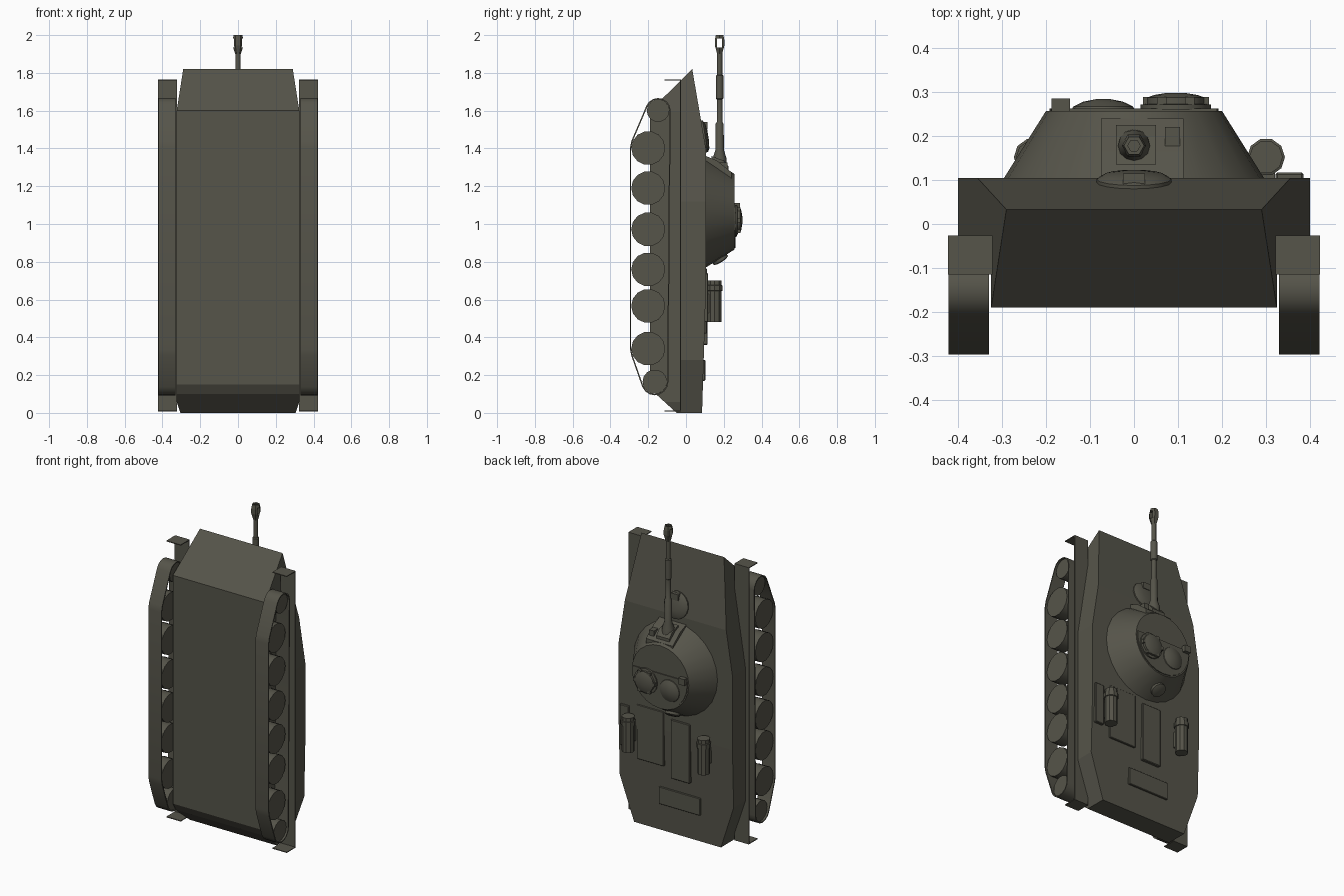
import bpy, bmesh, math
from mathutils import Vector, Matrix
from mathutils.geometry import convex_hull_2d

if "Cube" in bpy.data.objects:
    bpy.data.objects.remove(bpy.data.objects["Cube"])

olive = bpy.data.materials.new("dark olive")
olive.diffuse_color = (0.092, 0.089, 0.068, 1)
olive.use_nodes = True
olive.node_tree.nodes["Principled BSDF"].inputs["Base Color"].default_value = olive.diffuse_color


def finish(bm, name, smooth=False):
    bmesh.ops.remove_doubles(bm, verts=bm.verts, dist=1e-5)
    bmesh.ops.recalc_face_normals(bm, faces=bm.faces)
    me = bpy.data.meshes.new(name)
    bm.to_mesh(me)
    bm.free()
    me.materials.append(olive)
    ob = bpy.data.objects.new(name, me)
    bpy.context.collection.objects.link(ob)
    if smooth:
        bpy.ops.object.select_all(action='DESELECT')
        ob.select_set(True)
        bpy.context.view_layer.objects.active = ob
        bpy.ops.object.shade_smooth_by_angle(angle=math.radians(35))
    return ob


def prism_bm(profile, x0, x1):
    """Extrude a (y, z) outline across x."""
    bm = bmesh.new()
    f = bm.faces.new([bm.verts.new((x0, y, z)) for y, z in profile])
    r = bmesh.ops.extrude_face_region(bm, geom=[f])
    vs = [v for v in r["geom"] if isinstance(v, bmesh.types.BMVert)]
    bmesh.ops.translate(bm, verts=vs, vec=(x1 - x0, 0, 0))
    return bm


def prism(name, profile, x0, x1):
    return finish(prism_bm(profile, x0, x1), name)


def box(name, x0, x1, y0, y1, z0, z1, bevel=0):
    bm = prism_bm([(y0, z0), (y1, z0), (y1, z1), (y0, z1)], x0, x1)
    if bevel:
        bmesh.ops.bevel(bm, geom=bm.edges[:], offset=bevel, segments=1, affect='EDGES')
    return finish(bm, name)


def lathe(name, rings, origin, axis, sides=16, turn=0.0, smooth=True):
    """Rings of (radius, height) stacked along an axis from an origin."""
    bm = bmesh.new()
    rows = []
    for r, h in rings:
        rows.append([bm.verts.new((r * math.cos(turn + 2 * math.pi * i / sides),
                                   r * math.sin(turn + 2 * math.pi * i / sides), h))
                     for i in range(sides)])
    for a, b in zip(rows, rows[1:]):
        for i in range(sides):
            j = (i + 1) % sides
            bm.faces.new((a[i], a[j], b[j], b[i]))
    bm.faces.new(rows[0])
    bm.faces.new(rows[-1])
    rot = Vector(axis).to_track_quat('Z', 'Y').to_matrix().to_4x4()
    bmesh.ops.transform(bm, matrix=Matrix.Translation(origin) @ rot, verts=bm.verts)
    return finish(bm, name, smooth)


def cut(bm, co, no):
    """Trim away everything on the normal side of a plane and cap the hole."""
    r = bmesh.ops.bisect_plane(bm, geom=bm.verts[:] + bm.edges[:] + bm.faces[:],
                               plane_co=co, plane_no=no, clear_outer=True)
    edges = [e for e in r["geom_cut"] if isinstance(e, bmesh.types.BMEdge)]
    if edges:
        bmesh.ops.contextual_create(bm, geom=edges)


# Hull: one side outline, trimmed into a wide upper and a narrow lower part
outline = [(0.033, 1.82), (0.105, 1.40), (0.105, 0.65), (0.085, 0), (-0.05, 0),
           (-0.16, 0.10), (-0.19, 0.15), (-0.19, 1.60)]
for name, half, side in (("upper_hull", 0.40, -1), ("lower_hull", 0.325, 1)):
    bm = prism_bm(outline, -half, half)
    cut(bm, (0, -0.03, 0), (0, side, 0))
    for s in (-1, 1):
        cut(bm, (s * 0.29, 0, 1.82), (s * 0.70, 0, 0.11))
        cut(bm, (s * 0.305, 0, 0), (s * 0.28, 0, -0.095))
    finish(bm, name)

# Running gear on both sides
wheels = [(-0.20, z, 0.09) for z in (0.34, 0.566, 0.76, 0.972, 1.19, 1.402)]
ends = [(-0.148, 1.60, 0.06), (-0.165, 0.165, 0.065)]
outer, inner = [], []
for y, z, r in wheels + ends:
    for i in range(16):
        a = 2 * math.pi * i / 16
        c, s = math.cos(a), math.sin(a)
        outer.append(Vector((y + (r + 0.007) * c, z + (r + 0.007) * s)))
        inner.append(Vector((y + r * c, z + r * s)))
order = convex_hull_2d(outer)

for s, label in ((-1, "left"), (1, "right")):
    for i, (y, z, r) in enumerate(wheels):
        lathe(f"{label}_road_wheel_{i + 1}", [(r, 0), (r, 0.075)],
              (s * 0.335, y, z), (s, 0, 0), 14)
    for part, (y, z, r) in zip(("idler", "sprocket"), ends):
        lathe(f"{label}_{part}", [(r, 0), (r, 0.075)], (s * 0.335, y, z), (s, 0, 0), 14)
    # track belt
    bm = bmesh.new()
    loops = [[bm.verts.new((s * x, p[k].x, p[k].y)) for k in order]
             for x, p in ((0.33, outer), (0.422, outer), (0.422, inner), (0.33, inner))]
    n = len(order)
    for a, b in zip(loops, loops[1:] + loops[:1]):
        for i in range(n):
            j = (i + 1) % n
            bm.faces.new((a[i], a[j], b[j], b[i]))
    finish(bm, f"{label}_track", True)
    # fender with flaps at both ends
    xa, xb = sorted((s * 0.322, s * 0.423))
    prism(f"{label}_fender", [(-0.115, 0.008), (-0.026, 0.008), (-0.026, 1.765),
                              (-0.115, 1.765), (-0.115, 1.76), (-0.031, 1.76),
                              (-0.031, 0.013), (-0.115, 0.013)], xa, xb)

# Turret
UP = (0, 1, 0)
lathe("turret", [(0.297, 0), (0.20, 0.155)], (0, 0.102, 1.065), UP, 24)
bm = bmesh.new()
bmesh.ops.create_circle(bm, cap_ends=True, segments=24, radius=0.192)
bmesh.ops.transform(bm, verts=bm.verts, matrix=Matrix.Translation((0, 0.255, 1.065))
                    @ Matrix.Rotation(math.radians(-90), 4, 'X'))
r = bmesh.ops.extrude_face_region(bm, geom=bm.faces[:])
bmesh.ops.translate(bm, vec=(0, 0.008, 0),
                    verts=[v for v in r["geom"] if isinstance(v, bmesh.types.BMVert)])
cut(bm, (0, 0, 1.09), (0, 0, 1))
finish(bm, "turret_roof_plate")

# Roof details
lathe("commander_cupola", [(0.080, 0), (0.080, 0.012), (0.066, 0.014), (0.066, 0.028),
                           (0.050, 0.034), (0.02, 0.039)], (0.095, 0.259, 1.02), UP, 16)
for i in range(6):
    a = math.pi * i / 3
    x, z = 0.095 + 0.064 * math.cos(a), 1.02 + 0.064 * math.sin(a)
    box(f"periscope_{i + 1}", x - 0.011, x + 0.011, 0.27, 0.289, z - 0.011, z + 0.011)
lathe("loader_hatch", [(0.072, 0), (0.068, 0.008), (0.045, 0.019), (0.015, 0.025)],
      (-0.07, 0.259, 1.0), UP, 16)
box("roof_sight", -0.188, -0.145, 0.25, 0.285, 1.07, 1.11)
lathe("rear_vent", [(0.045, 0), (0.045, 0.018), (0.03, 0.024)],
      (-0.03, 0.175, 0.822), (-0.1, 0.53, -0.85), 12)

# Mantlet and gun
prism("mantlet_frame", [(0.105, 1.36), (0.165, 1.335), (0.24, 1.275), (0.24, 1.20),
                        (0.105, 1.20)], -0.075, 0.113)
prism("mantlet", [(0.135, 1.36), (0.20, 1.335), (0.225, 1.305), (0.225, 1.22),
                  (0.135, 1.22)], -0.041, 0.05)
box("gun_sight", 0.071, 0.105, 0.165, 0.22, 1.25, 1.325)
lathe("gun_barrel", [(0.038, 1.30), (0.036, 1.35), (0.023, 1.39), (0.021, 1.53),
                     (0.015, 1.54), (0.015, 1.66), (0.020, 1.665), (0.020, 1.785),
                     (0.014, 1.79), (0.014, 1.91)], (0, 0.178, 0), (0, 0, 1), 12)
brake = lathe("muzzle_brake", [(0.015, 1.90), (0.029, 1.945), (0.029, 1.975), (0.023, 2.0),
                               (0.014, 2.0), (0.014, 1.96)],
              (0, 0.178, 0), (0, 0, 1), 6, 0, False)
cutter = box("muzzle_slot_cutter", -0.1, 0.1, 0.165, 0.191, 1.935, 1.982)
cutter.hide_render = True
cutter.hide_set(True)
mod = brake.modifiers.new("slot", 'BOOLEAN')
mod.operation = 'DIFFERENCE'
mod.object = cutter
mod.solver = 'EXACT'
bpy.context.view_layer.update()
dg = bpy.context.evaluated_depsgraph_get()
cut_mesh = bpy.data.meshes.new_from_object(brake.evaluated_get(dg))
brake.modifiers.clear()
brake.data = cut_mesh
bpy.data.objects.remove(cutter)

# Driver hatch on the sloped front plate
slope = Vector((0, 0.42, 0.072)).normalized()
lathe("driver_hatch", [(0.085, -0.01), (0.085, 0.008), (0.068, 0.018), (0.03, 0.024)],
      (0, 0.094, 1.463), slope, 16)
box("driver_periscope", -0.025, 0.025, 0.08, 0.115, 1.50, 1.54)

# Rear deck: covers, side box and drums
box("engine_cover_right", 0.08, 0.27, 0.09, 0.110, 0.42, 0.765, 0.003)
box("engine_cover_middle", -0.105, 0.03, 0.085, 0.114, 0.36, 0.735, 0.004)
box("rear_cover", -0.17, 0.12, 0.08, 0.102, 0.17, 0.28, 0.003)
box("stowage_box", 0.322, 0.385, 0.09, 0.117, 0.48, 0.74, 0.004)
for x, label in ((0.30, "right"), (-0.23, "left")):
    lathe(f"{label}_drum", [(0.038, 0.48), (0.038, 0.645), (0.043, 0.647), (0.043, 0.675),
                            (0.038, 0.677), (0.038, 0.70)], (x, 0.152, 0), (0, 0, 1), 10)
    box(f"{label}_drum_bracket", x - 0.02, x + 0.02, 0.09, 0.13, 0.53, 0.63)
